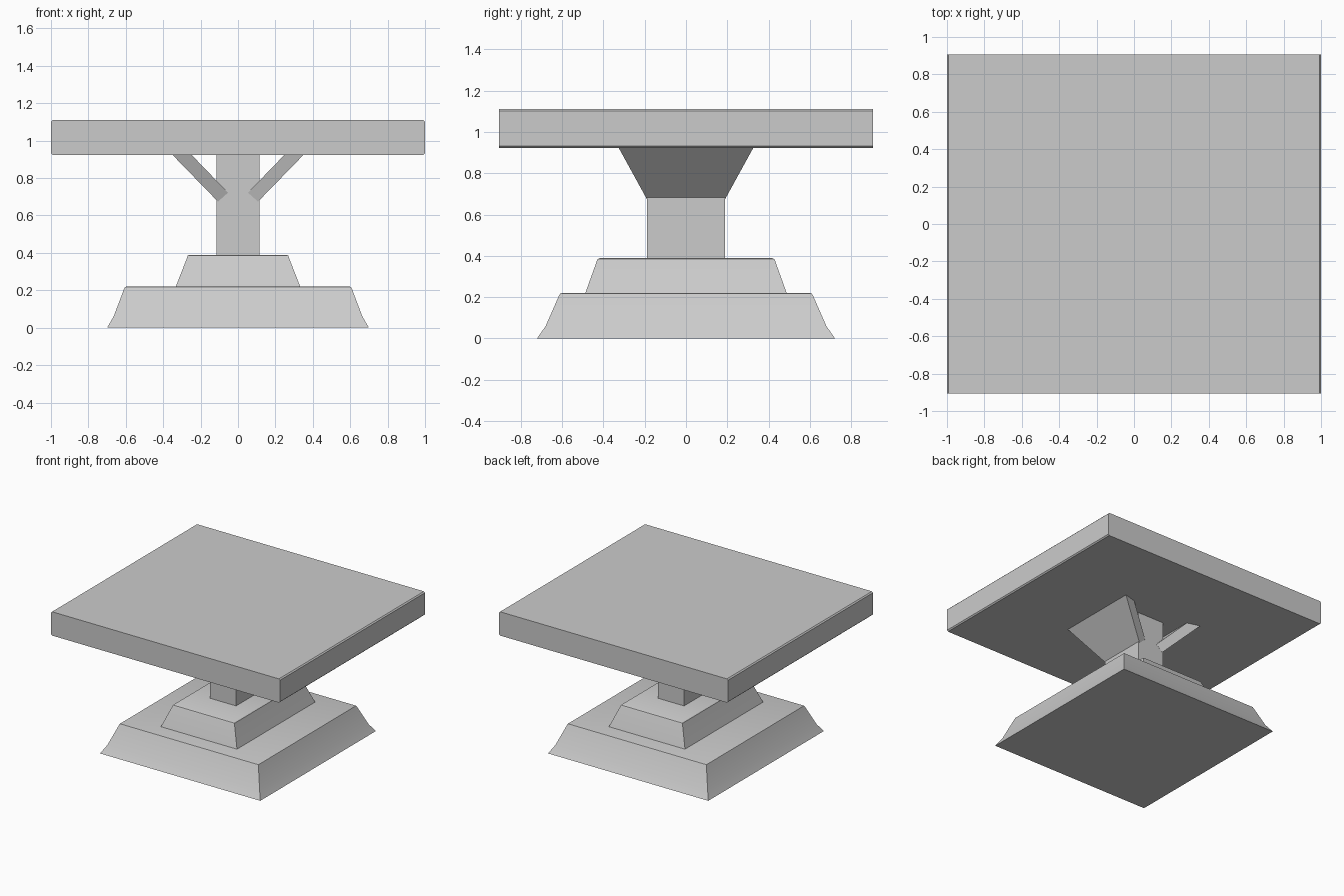
import bpy, bmesh, math

if "Cube" in bpy.data.objects:
    bpy.data.objects.remove(bpy.data.objects["Cube"])


def finish(name, bm, angle=25):
    bmesh.ops.recalc_face_normals(bm, faces=bm.faces)
    mesh = bpy.data.meshes.new(name)
    bm.to_mesh(mesh)
    bm.free()
    obj = bpy.data.objects.new(name, mesh)
    bpy.context.collection.objects.link(obj)
    bpy.ops.object.select_all(action='DESELECT')
    obj.select_set(True)
    bpy.context.view_layer.objects.active = obj
    bpy.ops.object.shade_smooth_by_angle(angle=math.radians(angle))
    return obj


def loft(name, rings):
    """Closed solid through rings of points with equal counts."""
    bm = bmesh.new()
    loops = [[bm.verts.new(p) for p in ring] for ring in rings]
    n = len(loops[0])
    for a, b in zip(loops, loops[1:]):
        for i in range(n):
            j = (i + 1) % n
            bm.faces.new((a[i], a[j], b[j], b[i]))
    bm.faces.new(loops[0])
    bm.faces.new(loops[-1])
    return finish(name, bm)


def rect(hx, hy, z):
    return [(-hx, -hy, z), (hx, -hy, z), (hx, hy, z), (-hx, hy, z)]


# Stepped base
loft("lower_base", [rect(0.70, 0.722, 0), rect(0.665, 0.68, 0.06),
                    rect(0.609, 0.615, 0.208), rect(0.605, 0.61, 0.217),
                    rect(0.595, 0.60, 0.22)])
loft("upper_base", [rect(0.333, 0.488, 0.219), rect(0.272, 0.432, 0.375),
                    rect(0.269, 0.427, 0.385), rect(0.262, 0.417, 0.389)])

# Central post
loft("post", [rect(0.115, 0.188, 0.38), rect(0.115, 0.188, 0.93)])

# Flared slanted braces: side profile as (x, z, half depth)
brace = [(0.053, 0.722, 0.189), (0.107, 0.674, 0.189),
         (0.353, 0.927, 0.328), (0.251, 0.927, 0.300)]
for name, s in (("right_brace", 1), ("left_brace", -1)):
    loft(name, [[(s * x, side * y, z) for x, z, y in brace] for side in (-1, 1)])

# Table top, with the edges along y slightly eased
c = 0.009
x, z0, z1 = 1.0, 0.923, 1.111
outline = [(-x + c, z0), (x - c, z0), (x, z0 + c), (x, z1 - c),
           (x - c, z1), (-x + c, z1), (-x, z1 - c), (-x, z0 + c)]
loft("table_top", [[(px, y, pz) for px, pz in outline] for y in (-0.905, 0.905)])
